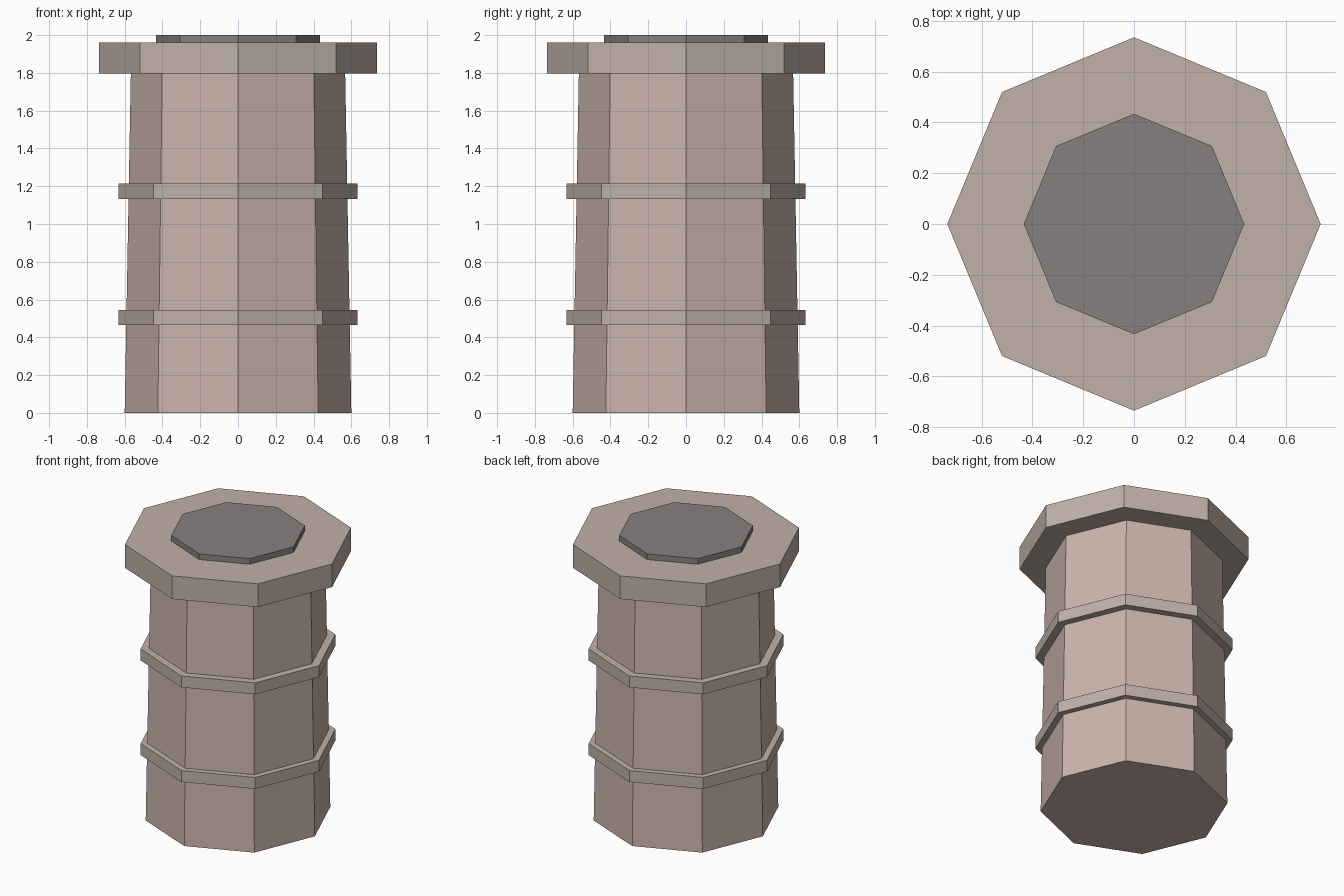
import bpy
import bmesh

if "Cube" in bpy.data.objects:
    bpy.data.objects.remove(bpy.data.objects["Cube"])


def material(name, rgb):
    mat = bpy.data.materials.new(name)
    mat.diffuse_color = (*rgb, 1.0)
    mat.use_nodes = True
    mat.node_tree.nodes["Principled BSDF"].inputs["Base Color"].default_value = mat.diffuse_color
    return mat


def octagon(name, z0, z1, r0, r1, mat):
    """Flat-shaded eight-sided prism or taper with corners on the axes."""
    bm = bmesh.new()
    bmesh.ops.create_cone(bm, cap_ends=True, segments=8,
                          radius1=r0, radius2=r1, depth=z1 - z0)
    bmesh.ops.translate(bm, verts=bm.verts, vec=(0, 0, (z0 + z1) / 2))
    mesh = bpy.data.meshes.new(name)
    bm.to_mesh(mesh)
    bm.free()
    mesh.materials.append(mat)
    obj = bpy.data.objects.new(name, mesh)
    bpy.context.collection.objects.link(obj)
    return obj


clay = material("clay", (0.60, 0.46, 0.41))
trim = material("trim_clay", (0.53, 0.44, 0.39))
soot = material("soot", (0.24, 0.22, 0.22))

# Tapered body
octagon("body", 0.0, 1.82, 0.60, 0.567, clay)

# Raised bands around the body
for label, z in (("lower_band", 0.465), ("upper_band", 1.133)):
    octagon(label, z, z + 0.081, 0.633, 0.633, trim)

# Overhanging rim and dark opening plug on top
octagon("rim", 1.796, 1.96, 0.735, 0.735, trim)
octagon("top_plug", 1.90, 2.0, 0.434, 0.434, soot)
